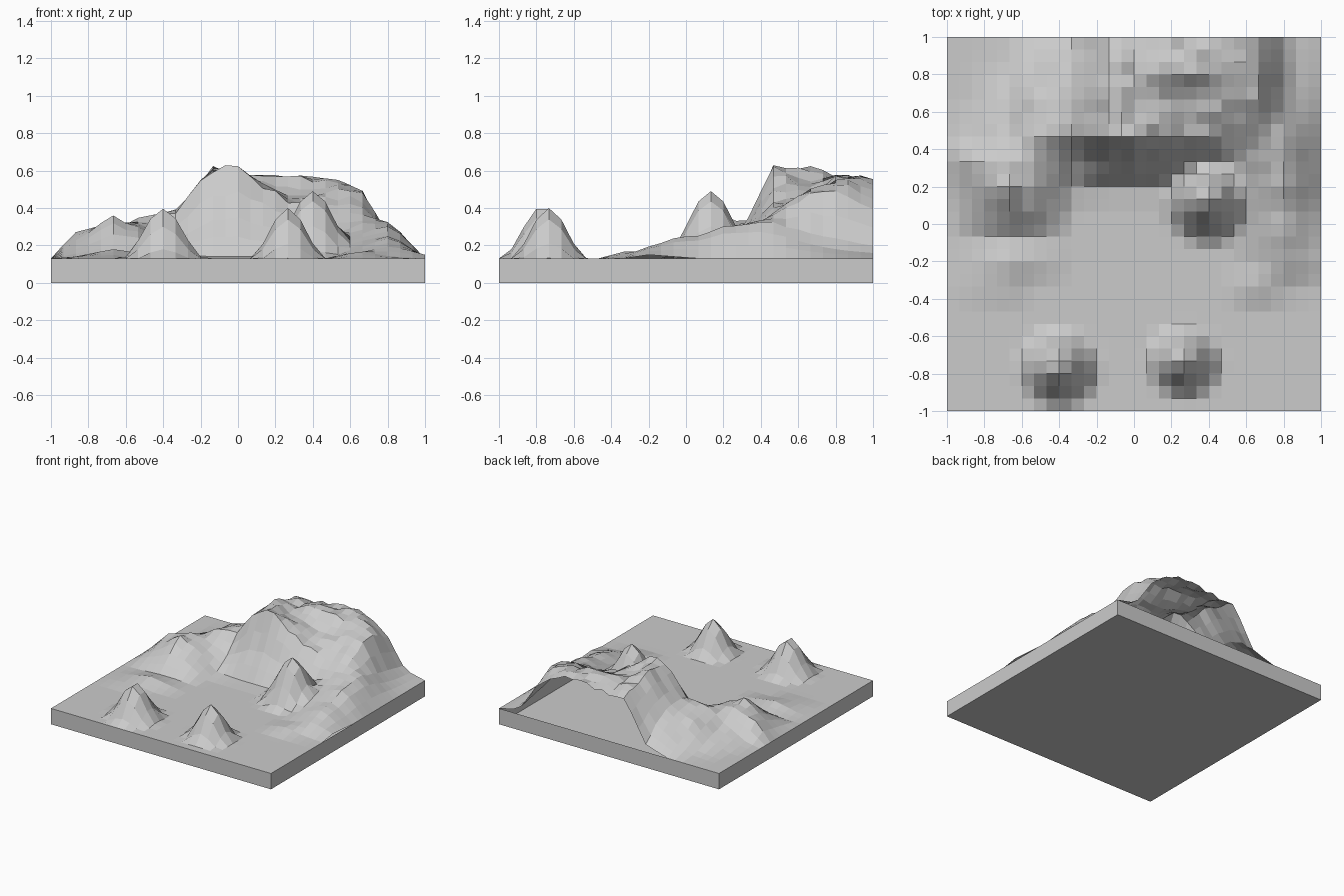
import bpy, bmesh, math, random

if "Cube" in bpy.data.objects:
    bpy.data.objects.remove(bpy.data.objects["Cube"])

random.seed(4)
BASE = 0.13
CELLS = 30

# Mountain cross-sections: heights above the slab (hundredths) at a few stations
XS = [-1, -.87, -.67, -.53, -.33, -.13, 0, .27, .47, .65, .82, 1]
SECTIONS = [
    (-.47, [0] * 12),
    (-.33, [0, 1, 2, 0, 0, 0, 0, 0, 0, 4, 1, 0]),
    (-.20, [0, 1, 5, 3, 0, 0, 0, 0, 0, 3, 7, 2]),
    (-.07, [0, 0, 1, 1, 0, 0, 0, 0, 0, 6, 11, 1]),
    (.07, [0, 5, 13, 11, 0, 0, 0, 0, 4, 9, 13, 0]),
    (.20, [0, 10, 20, 17, 2, 1, 1, 1, 9, 13, 18, 0]),
    (.33, [0, 15, 20, 19, 10, 21, 21, 14, 11, 18, 19, 0]),
    (.47, [0, 2, 12, 22, 25, 49, 48, 31, 25, 24, 18, 0]),
    (.67, [0, 0, 6, 18, 26, 48, 43, 33, 36, 37, 10, 0]),
    (.83, [0, 0, 1, 8, 21, 44, 43, 45, 43, 38, 6, 0]),
    (1.0, [0, 0, 0, 0, 6, 40, 38, 42, 40, 30, 4, 0]),
]

# Isolated peaks: x, y, radius, height
PEAKS = [(-.4, -.767, .23, .28), (.267, -.733, .21, .27),
         (.4, .133, .26, .36), (-.667, .2, .24, .23)]


def lerp_table(keys, values, t):
    t = min(max(t, keys[0]), keys[-1])
    for i in range(len(keys) - 1):
        if t <= keys[i + 1]:
            f = (t - keys[i]) / (keys[i + 1] - keys[i])
            return values[i] + (values[i + 1] - values[i]) * f
    return values[-1]


def height(x, y):
    column = [lerp_table(XS, row, x) for _, row in SECTIONS]
    h = lerp_table([s[0] for s in SECTIONS], column, y) / 100
    if h > .05:                                   # craggy upper ground
        h += random.uniform(-.045, .045) * h
    for px, py, r, top in PEAKS:
        d = math.hypot(x - px, y - py) / r
        if d < 1:
            h = max(h, top * (1 + math.cos(math.pi * d)) / 2)
    return BASE + max(h, 0)


def add_object(name, bm):
    mesh = bpy.data.meshes.new(name)
    bm.to_mesh(mesh)
    bm.free()
    bpy.context.collection.objects.link(bpy.data.objects.new(name, mesh))


# Terrain: an open sheet, flat where there is no hill
bm = bmesh.new()
bmesh.ops.create_grid(bm, x_segments=CELLS, y_segments=CELLS, size=1)
for v in bm.verts:
    v.co.z = height(v.co.x, v.co.y)
add_object("mountain_terrain", bm)

# Slab walls and underside; the terrain sheet is its top
bm = bmesh.new()
bmesh.ops.create_cube(bm, size=2)
for v in bm.verts:
    v.co.z = BASE if v.co.z > 0 else 0
top = [f for f in bm.faces if f.normal.z > .5]
bmesh.ops.delete(bm, geom=top, context='FACES_ONLY')
add_object("base_slab", bm)
